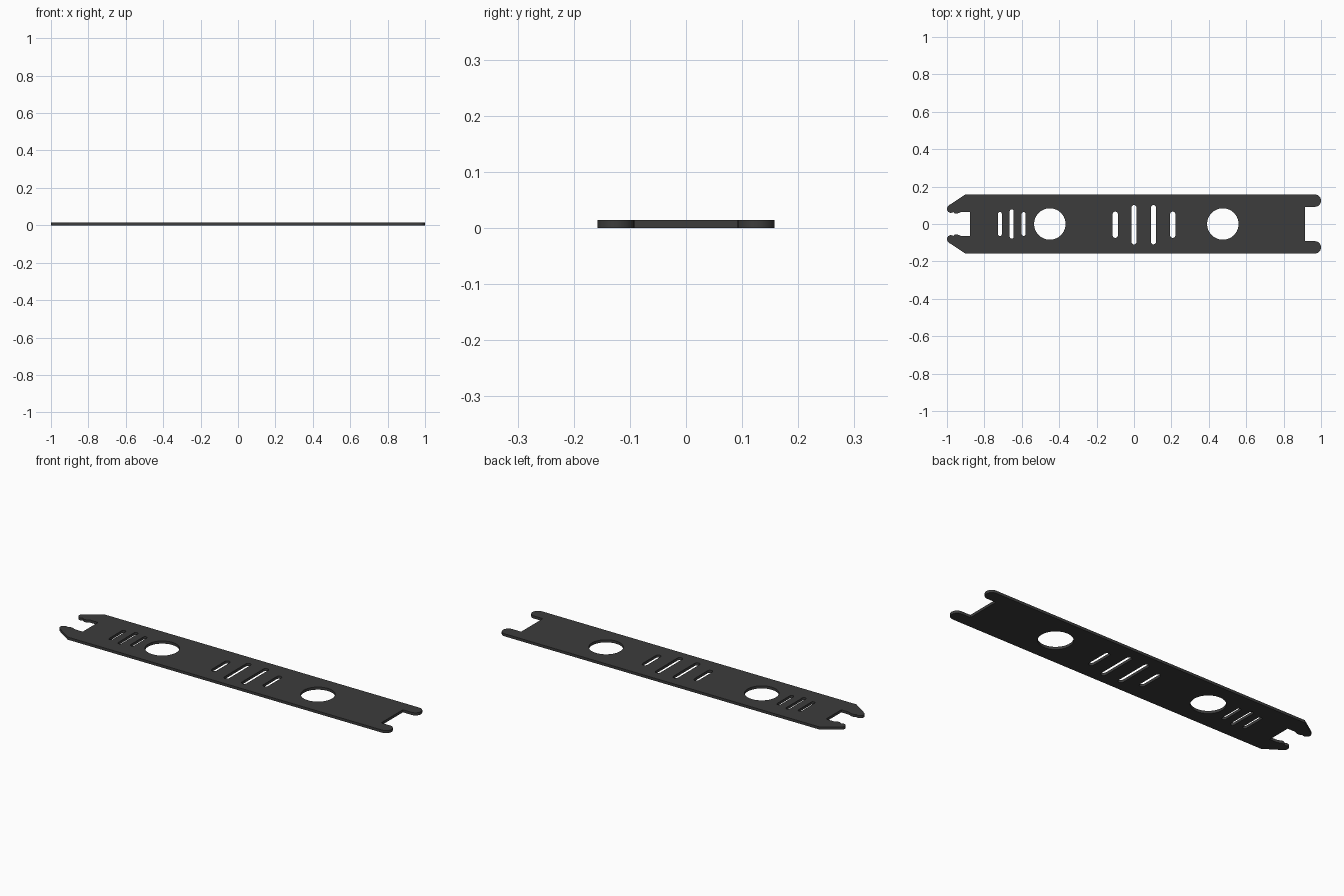
import bpy, math

if "Cube" in bpy.data.objects:
    bpy.data.objects.remove(bpy.data.objects["Cube"])

THICK = 0.014


def arc(cx, cy, r, a0, a1, n):
    """Points along an arc, angles in degrees."""
    return [(cx + r * math.cos(math.radians(a0 + (a1 - a0) * i / n)),
             cy + r * math.sin(math.radians(a0 + (a1 - a0) * i / n)))
            for i in range(n + 1)]


def slot(cx, cy, half, width):
    """Vertical slot with round ends."""
    r = width / 2
    return arc(cx, cy + half - r, r, 0, 180, 12) + arc(cx, cy - half + r, r, 180, 360, 12)


def circle(cx, cy, r):
    return arc(cx, cy, r, 0, 360, 64)[:-1]


# Upper half of the outline, from the right notch round to the left notch
upper = [(0.915, 0.092)]
upper += arc(0.967, 0.125, 0.033, -90, 90, 16)
upper += [(-0.902, 0.158), (-0.985, 0.103)]
upper += arc(-0.978, 0.081, 0.022, 125, 270, 10)
upper += [(-0.966, 0.064), (-0.958, 0.057), (-0.947, 0.055),
          (-0.936, 0.059), (-0.922, 0.065), (-0.877, 0.065)]
outline = upper + [(x, -y) for x, y in reversed(upper)]

# Round holes, narrow slots on the left, wide slots in the middle
loops = [outline, circle(-0.45, 0, 0.084), circle(0.475, 0, 0.084)]
loops += [slot(x, 0, h, 0.021) for x, h in ((-0.717, 0.064), (-0.654, 0.078), (-0.59, 0.064))]
loops += [slot(x, -0.004, h, 0.028) for x, h in ((-0.1, 0.07), (0, 0.105), (0.104, 0.105), (0.207, 0.07))]

# Filled and extruded flat profile
curve = bpy.data.curves.new("flat_plate", "CURVE")
curve.dimensions = "2D"
curve.fill_mode = "BOTH"
curve.extrude = THICK / 2
for pts in loops:
    s = curve.splines.new("POLY")
    s.points.add(len(pts) - 1)
    for p, (x, y) in zip(s.points, pts):
        p.co = (x, y, THICK / 2, 1)
    s.use_cyclic_u = True
plate = bpy.data.objects.new("flat_plate", curve)
bpy.context.collection.objects.link(plate)
for p in (p for s in curve.splines for p in s.points):
    p.co.z = 0
plate.location.z = THICK / 2

# Convert to a welded mesh with sharp rims
bpy.context.view_layer.objects.active = plate
plate.select_set(True)
bpy.ops.object.convert(target="MESH")
bpy.ops.object.mode_set(mode="EDIT")
bpy.ops.mesh.select_all(action="SELECT")
bpy.ops.mesh.remove_doubles(threshold=0.00005)
bpy.ops.mesh.normals_make_consistent(inside=False)
bpy.ops.object.mode_set(mode="OBJECT")
bpy.ops.object.transform_apply(location=True, rotation=False, scale=False)
bpy.ops.object.shade_smooth_by_angle(angle=math.radians(30))

mat = bpy.data.materials.new("dark_grey")
mat.diffuse_color = (0.045, 0.045, 0.045, 1)
mat.use_nodes = True
mat.node_tree.nodes["Principled BSDF"].inputs["Base Color"].default_value = mat.diffuse_color
plate.data.materials.clear()
plate.data.materials.append(mat)
